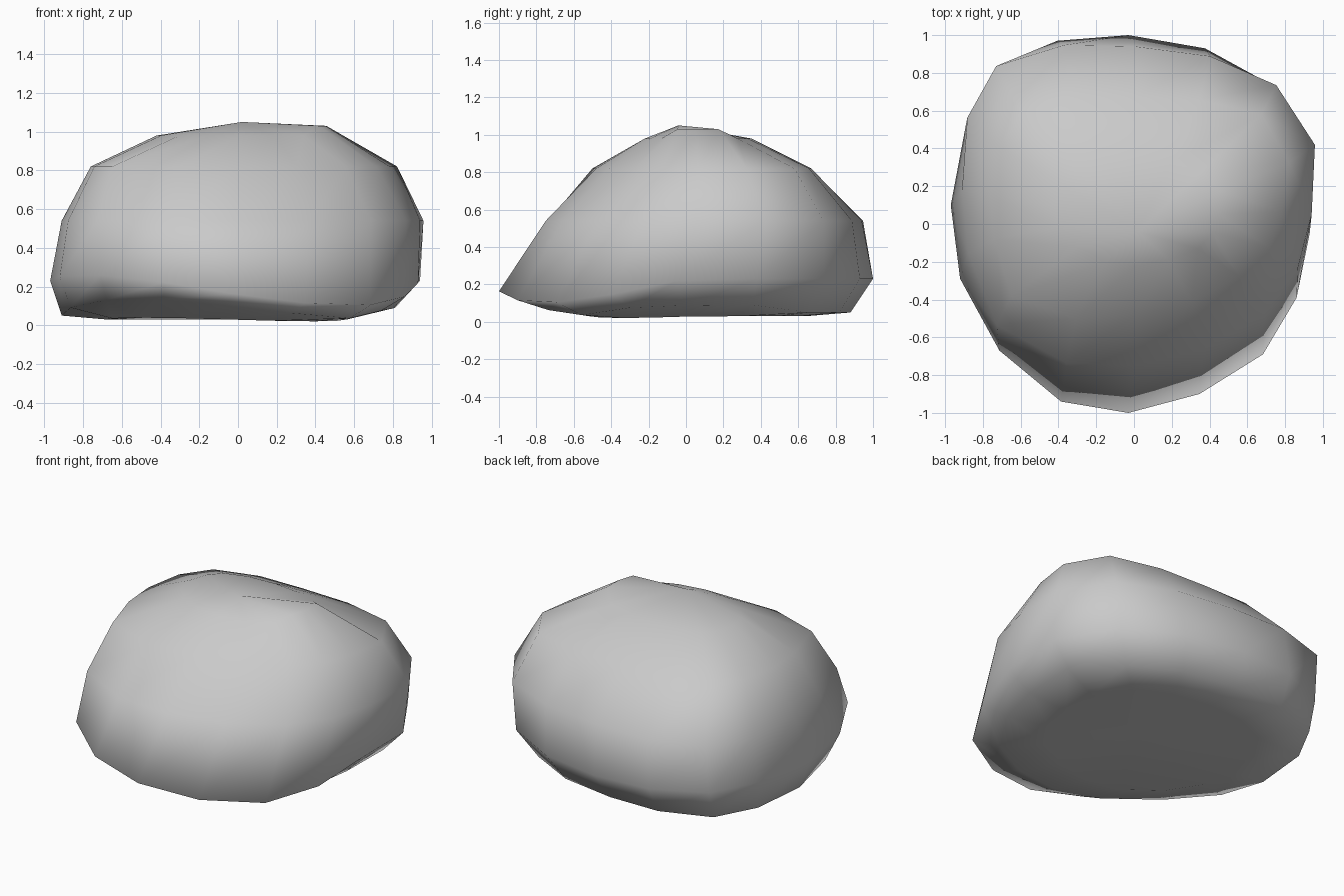
import bpy
import bmesh

cube = bpy.data.objects.get("Cube")
if cube:
    bpy.data.objects.remove(cube, do_unlink=True)

# Plan outline of the boulder, counter-clockwise from the back
OUTLINE = [(-.02, 1), (-.40, .97), (-.73, .81), (-.89, .52), (-.97, .10), (-.92, -.29),
           (-.71, -.67), (-.38, -.94), (-.02, -1), (.36, -.90), (.70, -.69), (.88, -.39),
           (.95, -.05), (.96, .38), (.74, .74), (.39, .93)]

# Layers: height, x range, y range, rise towards the front, tilt across the front
LAYERS = [
    (.03, -.68, .57, -.52, .64, .00, .02),
    (.05, -.91, .82, -.82, .88, .05, .10),
    (.23, -.97, .95, -1.0, 1.0, -.07, .16),
    (.54, -.91, .96, -.75, .94, .00, .00),
    (.82, -.76, .80, -.48, .67, .00, .00),
    (.98, -.42, .46, -.22, .35, .00, .00),
]

# Corner fullness of some layers, by height: keys are (is left, is back)
BULGES = {
    .05: {(False, True): .05},
    .54: {(False, False): .11, (False, True): .07, (True, False): -.02, (True, True): .02},
    .82: {(False, False): .16, (False, True): .03, (True, False): -.04, (True, True): .08},
}


def layer_point(u, v, layer):
    z, x0, x1, y0, y1, rise, tilt = layer
    x = (x0 + x1) / 2 + u / .97 * (x1 - x0) / 2
    y = (y0 + y1) / 2 + v * (y1 - y0) / 2
    bulge = BULGES.get(z, {}).get((u > 0, v > 0), 0) * min(1, abs(2 * u * v)) ** 3
    front = max(0, -v)
    return x + bulge * u, y + bulge * v, max(.01, z + front * (rise - tilt * u))


def make_boulder():
    bm = bmesh.new()
    rings = [[bm.verts.new(layer_point(u, v, layer)) for u, v in OUTLINE] for layer in LAYERS]
    count = len(OUTLINE)
    # Side bands
    for low, high in zip(rings, rings[1:]):
        for i in range(count):
            j = (i + 1) % count
            bm.faces.new((low[i], low[j], high[j], high[i]))
    # Crown and shallow hollow underneath
    crown = bm.verts.new((.02, -.04, 1.05))
    hollow = bm.verts.new((0, .05, .07))
    for i in range(count):
        j = (i + 1) % count
        bm.faces.new((rings[-1][i], rings[-1][j], crown))
        bm.faces.new((rings[0][j], rings[0][i], hollow))
    # Raised left shoulder of the crown, and raised left foot
    for v in rings[-1]:
        if v.co.x > .4:
            v.co.z += .05
    for v in rings[1]:
        if v.co.x > .7:
            v.co.z += .04
    bmesh.ops.recalc_face_normals(bm, faces=bm.faces)
    mesh = bpy.data.meshes.new("boulder")
    bm.to_mesh(mesh)
    bm.free()
    mesh.shade_smooth()
    obj = bpy.data.objects.new("boulder", mesh)
    bpy.context.collection.objects.link(obj)
    return obj


# Plain grey stone
stone = bpy.data.materials.new("grey stone")
stone.use_nodes = True
color = (.59, .59, .59, 1)
stone.diffuse_color = color
stone.node_tree.nodes["Principled BSDF"].inputs["Base Color"].default_value = color

make_boulder().data.materials.append(stone)
